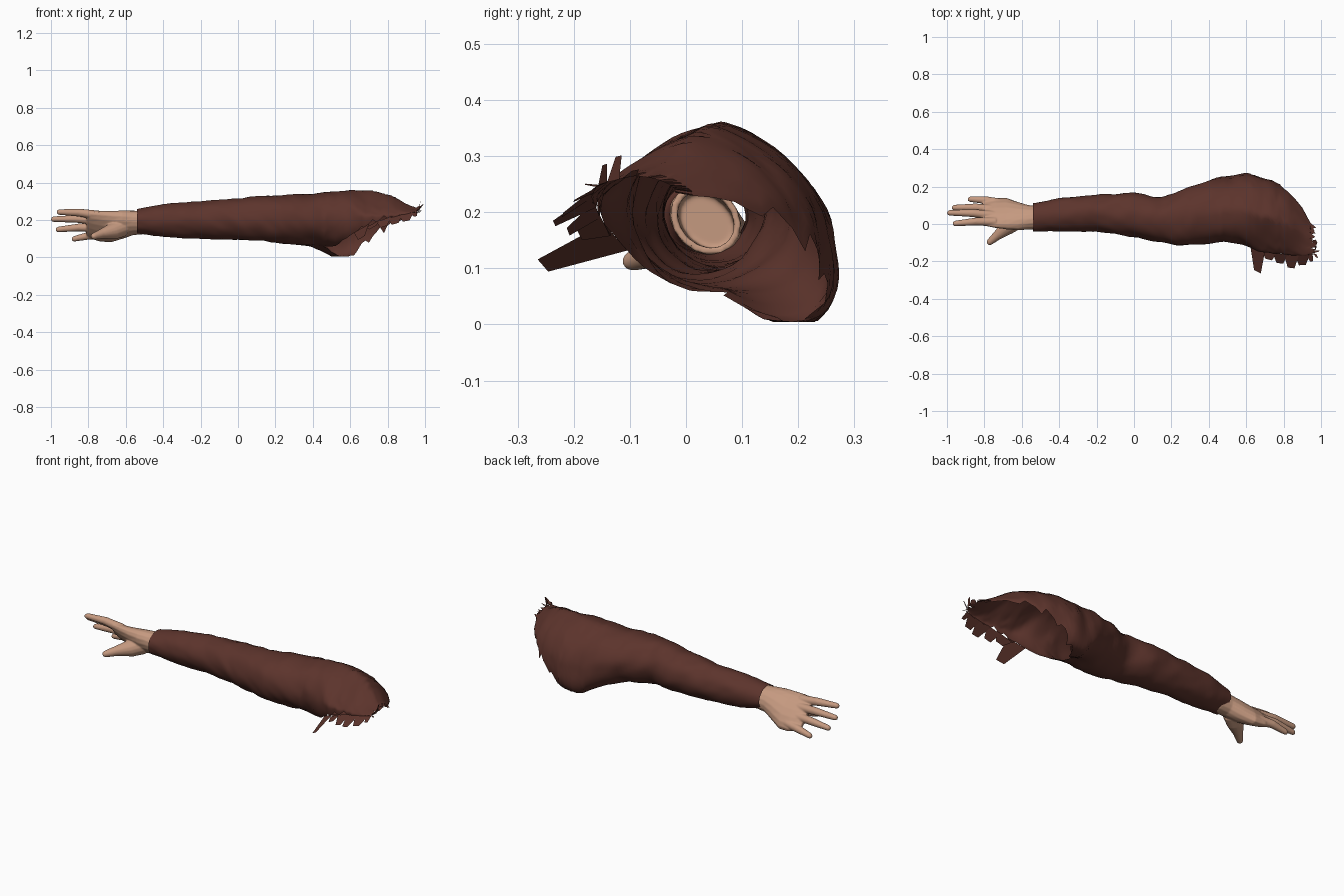
import bpy
import bmesh
import math
import random
from mathutils import Vector, noise

random.seed(4)

old_cube = bpy.data.objects.get("Cube")
if old_cube:
    bpy.data.objects.remove(old_cube, do_unlink=True)


def make_material(name, colour):
    material = bpy.data.materials.new(name)
    material.use_nodes = True
    material.diffuse_color = colour
    shader = material.node_tree.nodes["Principled BSDF"]
    shader.inputs["Base Color"].default_value = colour
    shader.inputs["Roughness"].default_value = 0.9
    return material


cloth = make_material("brown cloth", (0.108, 0.034, 0.025, 1))
skin = make_material("skin", (0.56, 0.32, 0.215, 1))


def make_object(name, bm, material):
    mesh = bpy.data.meshes.new(name)
    bm.to_mesh(mesh)
    bm.free()
    mesh.materials.append(material)
    obj = bpy.data.objects.new(name, mesh)
    bpy.context.collection.objects.link(obj)
    return obj


def smooth(obj, degrees):
    bpy.ops.object.select_all(action="DESELECT")
    obj.select_set(True)
    bpy.context.view_layer.objects.active = obj
    bpy.ops.object.shade_smooth_by_angle(angle=math.radians(degrees))


def sample(keys, x):
    """Smoothly interpolated row of a key table whose first column is x."""
    last = len(keys) - 1
    i = max(k for k in range(last) if keys[k][0] <= x or k == 0)
    before, start, end, after = (keys[min(max(i + k, 0), last)] for k in (-1, 0, 1, 2))
    t = (x - start[0]) / (end[0] - start[0])
    row = []
    for a, b, c, d in zip(before, start, end, after):
        cubic = b + t * (c - a + t * (2 * a - 5 * b + 4 * c - d + t * (3 * b - a - 3 * c + d))) / 2
        row.append(0.5 * cubic + 0.5 * (b + t * (c - b)))
    return row


def ramp(x, start, end):
    return min(max((x - start) / (end - start), 0), 1)


# Sleeve sections: x, front y, back y, bottom z, top z, arc start, arc end
sleeve_keys = [
    (-.54, -.04, .11, .13, .26, -90, 270),
    (-.4, -.04, .14, .11, .285, -90, 270),
    (-.2, -.04, .155, .1, .3, -90, 270),
    (0, -.07, .165, .095, .315, -90, 270),
    (.15, -.1, .14, .085, .33, -90, 270),
    (.25, -.115, .18, .075, .335, -90, 270),
    (.45, -.1, .245, .06, .345, -90, 270),
    (.52, -.1, .255, .045, .352, -78, 244),
    (.59, -.115, .26, .045, .36, -50, 216),
    (.66, -.145, .25, .06, .36, -27, 200),
    (.74, -.155, .225, .08, .352, -12, 188),
    (.82, -.165, .175, .12, .332, -4, 184),
    (.9, -.17, .085, .18, .287, 0, 182),
    (.96, -.16, -.02, .225, .265, 0, 182),
]
segments = 44
torn_x = 0.46


def sleeve_ring(x, shrink=1.0):
    """One arc of cloth, with ragged ends beyond the place where it is torn."""
    _, front, back, low, high, start, end = sample(sleeve_keys, x)
    if x > torn_x:
        tooth = 2 * (x * 13 % 1) - 1
        start += 9 * tooth + random.uniform(-5, 5)
        end += 5 * tooth + random.uniform(-5, 5)
    else:
        start, end = -90, 270
    height = (high - low) / 0.3
    flare = ramp(x, .55, .7) * height
    sag = ramp(x, .3, .5) * height
    points = []
    for j in range(segments + 1):
        angle = math.radians(start + (end - start) * j / segments)
        c, s = math.cos(angle), math.sin(angle)
        fold = noise.noise(Vector((x * 11, c * 1.3, s * 1.3 + x * 3)))
        crease = noise.noise(Vector((x * 26 + s * 2, c * 2, s * 2)))
        size = shrink * (1 + 0.05 * fold + 0.03 * crease)
        y = (front + back) / 2 + c * size * (back - front) / 2
        z = (low + high) / 2 + s * size * (high - low) / 2
        if c > 0:
            corner = c * max(-s, 0)
            y += sag * 0.05 * corner
            z -= sag * (0.055 * c + 0.08 * corner)
        elif s > 0:
            z += 0.085 * flare * c * s
        points.append(Vector((x, y, max(z, 0.004))))
    return points


# Torn sleeve: cuff lip, arm tube and open shoulder cap
bm = bmesh.new()
rings = [sleeve_ring(-.5, 0.86), sleeve_ring(-.535, 0.93)]
steps = 76
for i in range(steps):
    rings.append(sleeve_ring(-.54 + 1.5 * i / (steps - 1)))
for point in rings[-1]:
    point.x += random.uniform(-.015, .015)
rows = [[bm.verts.new(p) for p in ring] for ring in rings]
for a, b in zip(rows, rows[1:]):
    for j in range(segments):
        bm.faces.new((a[j], a[j + 1], b[j + 1], b[j]))


# Loose shreds hanging off the torn edge
def row_at(x):
    return min(range(2, len(rows)), key=lambda i: abs(rows[i][0].co.x - x))


def shred(a, b, tip, width):
    point = Vector(tip)
    side = (b.co - a.co) * width / 2
    ends = [bm.verts.new(point - side), bm.verts.new(point + side)]
    bm.faces.new((a, b, ends[1], ends[0]))


front_tips = [(.66, -.255, .105), (.72, -.19, .16), (.78, -.21, .165),
              (.84, -.235, .18), (.9, -.22, .195), (.95, -.2, .22)]
for tip in front_tips:
    i = row_at(tip[0])
    shred(rows[i - 2][-1], rows[min(i + 2, len(rows) - 1)][-1], tip, 0.45)
for tip in [(.53, .17, .008), (.59, .21, .006)]:
    i = row_at(tip[0])
    shred(rows[i - 1][0], rows[i + 1][0], tip, 0.4)
for j, tip in [(22, (.975, -.09, .275)), (28, (.975, -.12, .3)),
               (33, (.99, -.145, .285)), (38, (.98, -.18, .25))]:
    shred(rows[-1][j], rows[-1][j + 5], tip, 0.5)

bmesh.ops.remove_doubles(bm, verts=bm.verts, dist=0.0005)
smooth(make_object("torn_sleeve", bm, cloth), 45)


def add_tube(bm, rings):
    """Closed tube through rings of points."""
    rows = [[bm.verts.new(p) for p in ring] for ring in rings]
    count = len(rows[0])
    for a, b in zip(rows, rows[1:]):
        for j in range(count):
            k = (j + 1) % count
            bm.faces.new((a[j], a[k], b[k], b[j]))
    bm.faces.new(rows[0][::-1])
    bm.faces.new(rows[-1])


def oval(centre, wide, thick):
    turns = [math.tau * j / 16 for j in range(16)]
    return [Vector(centre) + wide * math.cos(t) + thick * math.sin(t) for t in turns]


def add_digit(bm, path, radii):
    """Tapered finger along a path, with a rounded tip."""
    path = [Vector(p) for p in path]
    tip_direction = (path[-1] - path[-2]).normalized()
    base = path[-1].copy()
    radius = radii[-1]
    for forward, scale in ((0.6, 0.8), (0.95, 0.35)):
        path.append(base + tip_direction * radius * forward)
        radii = radii + [radius * scale]
    along = (path[1] - path[0]).normalized()
    u = along.orthogonal().normalized()
    v = along.cross(u)
    add_tube(bm, [oval(p, u * r, v * r) for p, r in zip(path, radii)])


# Hand: tilted palm, hollow at the wrist, with four fingers and a thumb, fused into one skin
bm = bmesh.new()
across = Vector((0, 0.7, -0.7))
through = Vector((0, 0.7, 0.7))
palm = [(-.58, .037, .184, .056, .042), (-.5, .035, .187, .056, .046),
        (-.5, .035, .187, .068, .058), (-.56, .035, .185, .074, .058),
        (-.62, .042, .175, .094, .056), (-.68, .055, .165, .11, .048),
        (-.74, .06, .167, .11, .038), (-.79, .06, .173, .1, .026), (-.81, .06, .175, .09, .015)]
add_tube(bm, [oval((x, y, z), across * w, through * t) for x, y, z, w, t in palm])

fingers = [((-.74, .012, .225), (-.955, .003, .243)),
           ((-.74, .045, .197), (-.985, .06, .205)),
           ((-.74, .078, .16), (-.96, .088, .15)),
           ((-.72, .112, .122), (-.875, .133, .1))]
for knuckle, tip in fingers:
    bend = Vector(knuckle).lerp(Vector(tip), 0.5) + through * 0.008
    add_digit(bm, [knuckle, bend, tip], [.025, .021, .015])
add_digit(bm, [(-.62, .025, .16), (-.67, -.01, .14), (-.73, -.06, .126), (-.77, -.095, .113)],
          [.05, .045, .026, .018])

hand = make_object("hand", bm, skin)
remesh = hand.modifiers.new("fuse", "REMESH")
remesh.mode = "VOXEL"
remesh.voxel_size = 0.004
remesh.use_smooth_shade = True
relax = hand.modifiers.new("relax", "SMOOTH")
relax.factor = 0.5
relax.iterations = 4
